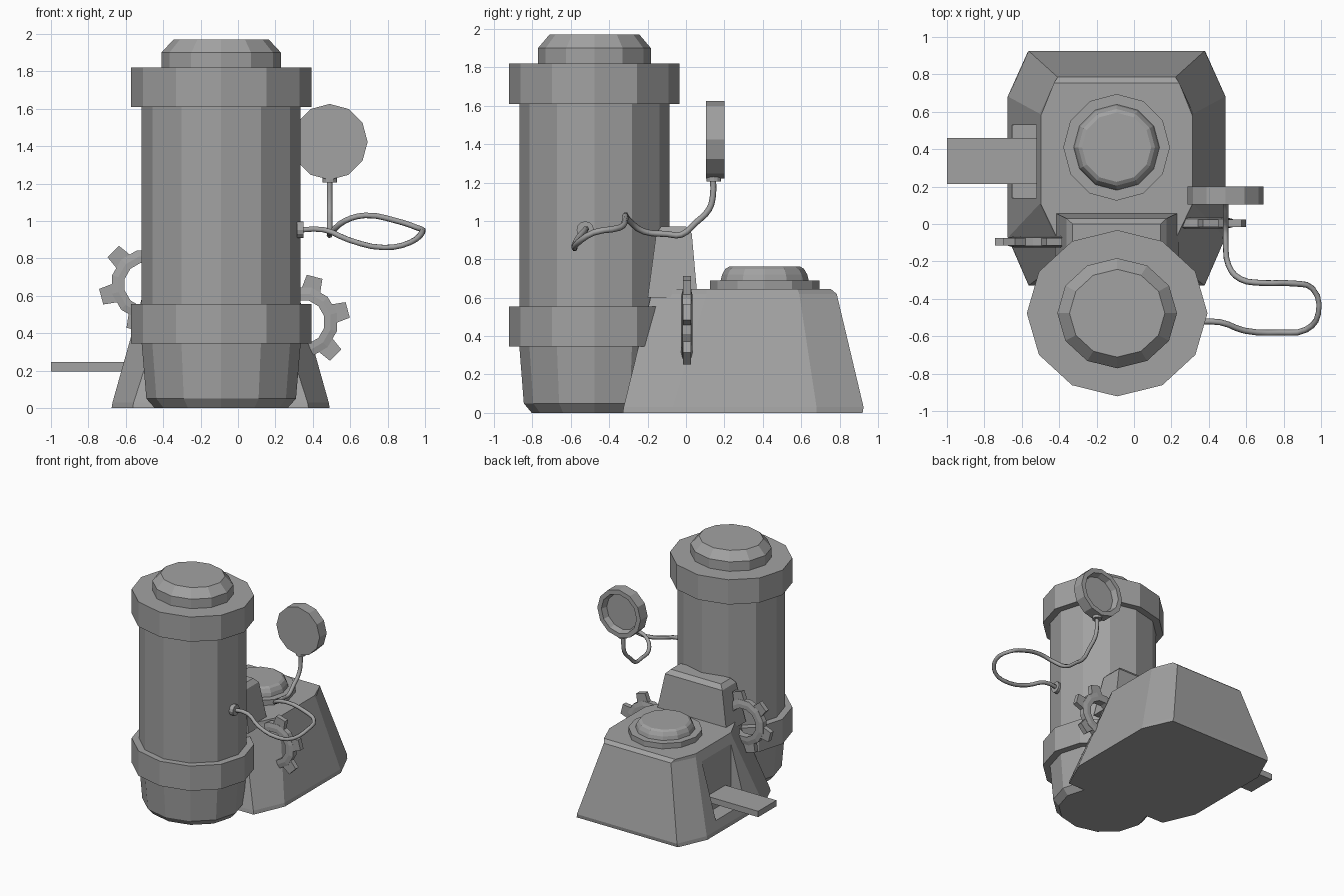
import bpy, bmesh
from math import sin, cos, radians, pi
from mathutils import Vector, Matrix

cube = bpy.data.objects.get("Cube")
if cube:
    bpy.data.objects.remove(cube, do_unlink=True)

GREY = (0.36, 0.36, 0.36, 1)
mat = bpy.data.materials.new("plain grey")
mat.use_nodes = True
mat.diffuse_color = GREY
mat.node_tree.nodes["Principled BSDF"].inputs["Base Color"].default_value = GREY


def finish(name, bm, matrix=None):
    if matrix:
        bm.transform(matrix)
    bmesh.ops.recalc_face_normals(bm, faces=bm.faces)
    mesh = bpy.data.meshes.new(name)
    bm.to_mesh(mesh)
    bm.free()
    mesh.materials.append(mat)
    ob = bpy.data.objects.new(name, mesh)
    bpy.context.collection.objects.link(ob)
    return ob


def skin(bm, rings, closed=False):
    """Join rings of points with quads; cap the ends unless the loop closes."""
    loops = [[bm.verts.new(p) for p in ring] for ring in rings]
    n = len(loops[0])
    pairs = list(zip(loops, loops[1:] + loops[:1])) if closed else list(zip(loops, loops[1:]))
    for a, b in pairs:
        for i in range(n):
            j = (i + 1) % n
            bm.faces.new((a[i], a[j], b[j], b[i]))
    if not closed:
        bm.faces.new(loops[0])
        bm.faces.new(loops[-1])


def circle(r, z, aspect=1.0, n=12):
    return [(r * cos(2 * pi * i / n), r * aspect * sin(2 * pi * i / n), z) for i in range(n)]


def turned(name, profile, centre, aspect=1.0, rot=None, n=12, closed=False):
    bm = bmesh.new()
    skin(bm, [circle(r, z, aspect, n) for r, z in profile], closed)
    m = Matrix.Translation(centre)
    return finish(name, bm, m @ rot if rot else m)


def box(name, lo, hi):
    bm = bmesh.new()
    skin(bm, [[(lo[0], lo[1], z), (hi[0], lo[1], z), (hi[0], hi[1], z), (lo[0], hi[1], z)]
              for z in (lo[2], hi[2])])
    return finish(name, bm)


# Tall tank with two bands and a stepped cap
TANK = (-0.09, -0.477, 0)
turned("tank_body", [(.355, 0), (.4, .05), (.425, .345), (.425, 1.7)], TANK, .92)
for label, z in (("lower", .345), ("upper", 1.61)):
    turned(label + "_band", [(.483, z), (.483, z + .21)], TANK, .92)
turned("tank_cap", [(.32, 1.8), (.32, 1.9), (.255, 1.97)], TANK, .92)


# Tapered housing: half outlines mirrored about the centre plane
def mirrored(half, z):
    cx = -.093
    return [(cx + x, y, z) for x, y in half] + [(cx - x, y, z) for x, y in reversed(half)]


bm = bmesh.new()
skin(bm, [
    mirrored([(.47, -.33), (.583, -.07), (.583, .68), (.475, .92)], 0),
    mirrored([(.465, -.325), (.578, -.07), (.578, .68), (.47, .925)], .03),
    mirrored([(.275, -.18), (.412, .107), (.412, .59), (.315, .785)], .62),
    mirrored([(.27, -.175), (.405, .107), (.405, .58), (.335, .755)], .645),
])
housing = finish("housing", bm)

# Recess in the housing side, with the chute coming out of it
cutter = box("recess_cutter", (-.9, .14, .1), (-.52, .53, .57))
cutter.hide_render = True
cutter.hide_viewport = True
cut = housing.modifiers.new("recess", 'BOOLEAN')
cut.operation = 'DIFFERENCE'
cut.solver = 'EXACT'
cut.object = cutter
box("chute", (-1, .215, .195), (-.51, .46, .245))

# Raised block between housing and tank
bm = bmesh.new()
skin(bm, [mirrored([(hx, y0), (hx, y1)], z) for hx, y0, y1, z in (
    (.33, -.2, .06, .6), (.268, -.155, .03, .935), (.235, -.13, 0, .97))])
finish("raised_block", bm)

# Round lid on the housing
LID = (-.093, .41, 0)
turned("lid_ring", [(.285, .63), (.285, .69)], LID)
turned("lid_dome", [(.232, .68), (.222, .72), (.205, .75), (.185, .762)], LID)


# Six-toothed gears
def gear(name, centre):
    bm = bmesh.new()
    skin(bm, [circle(r, z) for r, z in ((.12, -.03), (.155, -.03), (.19, -.022),
                                        (.19, .022), (.155, .03), (.12, .03))], closed=True)
    for k in range(6):
        spin = Matrix.Rotation(k * pi / 3, 3, 'Z')
        skin(bm, [[spin @ Vector((r, w * s, t * u)) for s, u in ((-1, -1), (1, -1), (1, 1), (-1, 1))]
                  for r, w, t in ((.165, .052, .02), (.25, .043, .02))])
    stand = Matrix.Rotation(radians(90), 4, 'X') @ Matrix.Rotation(radians(15), 4, 'Z')
    finish(name, bm, Matrix.Translation(centre) @ stand)


gear("left_gear", (.345, .005, .46))
gear("right_gear", (-.49, -.095, .66))

# Bent pipe from the tank to the dial
path = [(.3, -.525, .95), (.46, -.525, .953), (.59, -.57, .9), (.78, -.58, .858), (.92, -.565, .885),
        (.985, -.48, .94), (.955, -.345, .965), (.85, -.318, 1.0), (.68, -.315, 1.03), (.57, -.295, 1.0),
        (.505, -.22, .945), (.49, -.1, .932), (.49, -.025, .928), (.49, .05, .99),
        (.49, .12, 1.06), (.49, .14, 1.13), (.49, .14, 1.24)]
curve = bpy.data.curves.new("pipe", 'CURVE')
curve.dimensions = '3D'
curve.bevel_depth = .016
curve.bevel_resolution = 1
curve.resolution_u = 3
curve.use_fill_caps = True
spline = curve.splines.new('BEZIER')
spline.bezier_points.add(len(path) - 1)
for point, co in zip(spline.bezier_points, path):
    point.co = co
    point.handle_left_type = point.handle_right_type = 'AUTO'
curve.materials.append(mat)
bpy.context.collection.objects.link(bpy.data.objects.new("pipe", curve))

# Collars at both pipe ends
turned("tank_collar", [(.045, 0), (.045, .035)], (.315, -.525, .953),
       rot=Matrix.Rotation(radians(90), 4, 'Y'))
turned("dial_collar", [(.038, 1.205), (.038, 1.235)], (.49, .145, 0))

# Dial: flat front, dished back
turned("dial", [(.203, 0), (.203, .095), (.165, .095), (.15, .045)], (.49, .105, 1.423),
       rot=Matrix.Rotation(radians(-90), 4, 'X'))
